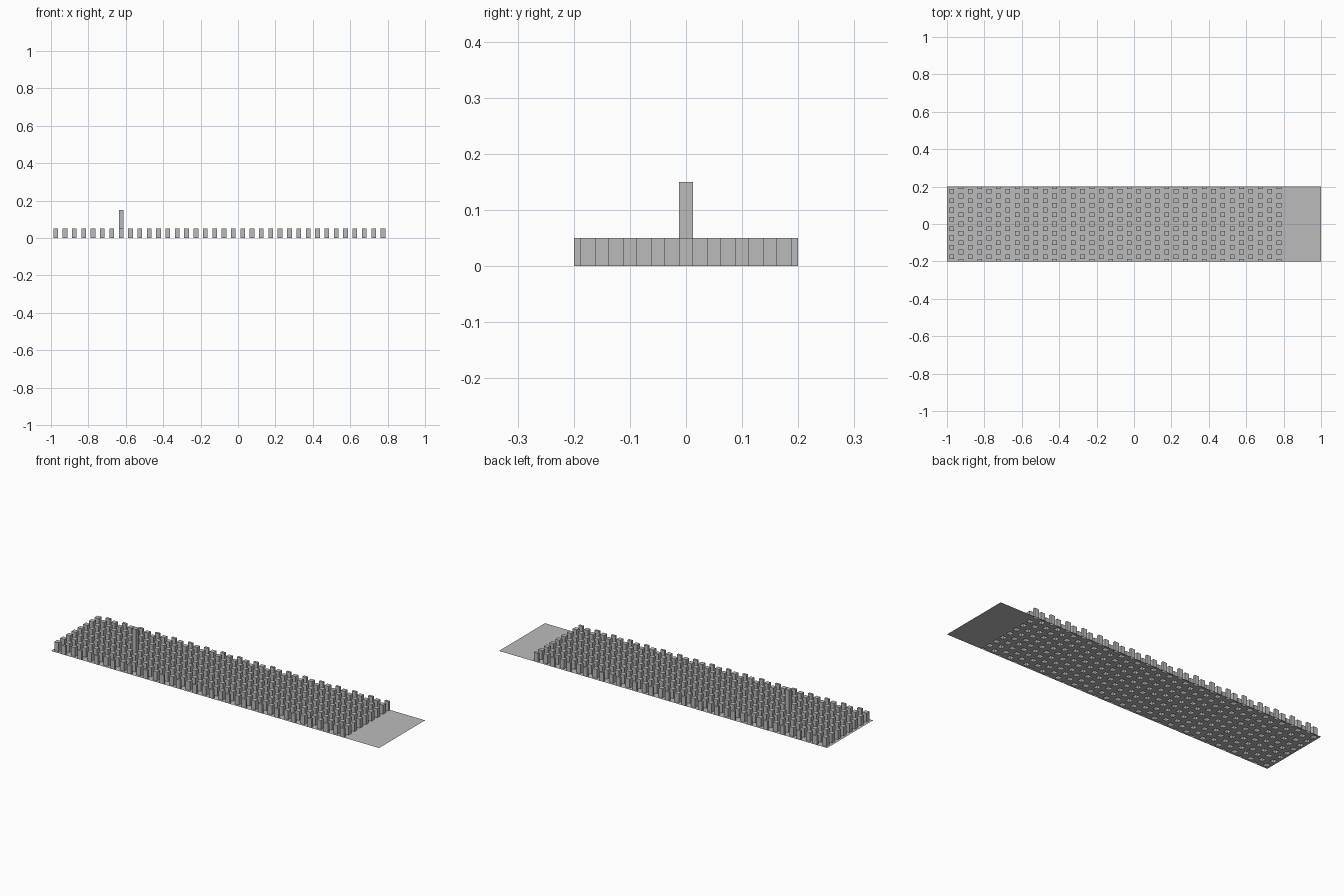
import bpy
import bmesh

PITCH = 0.025           # width of one stud and of one gap
HALF_X, HALF_Y = 1.0, 0.2
COLUMNS = 36
STUD_HEIGHT, POST_HEIGHT = 0.05, 0.15
POST_COLUMN, POST_ROW = 7, 8

cube = bpy.data.objects.get("Cube")
if cube:
    bpy.data.objects.remove(cube, do_unlink=True)

# Plain grey for everything
grey = bpy.data.materials.new("plain grey")
grey.use_nodes = True
colour = (0.5, 0.5, 0.5, 1)
grey.diffuse_color = colour
grey.node_tree.nodes["Principled BSDF"].inputs["Base Color"].default_value = colour


def clamp(value, limit):
    return max(-limit, min(limit, value))


def stud_height(face):
    """Height of the stud on a cell, or 0 for bare floor."""
    centre = face.calc_center_median()
    i = round((centre.x + HALF_X) / PITCH)
    row = round((centre.y + HALF_Y) / PITCH)
    column = (i - 1) // 2
    if i % 2 == 0 or column >= COLUMNS or (column + row) % 2 == 0:
        return 0
    if (column, row) == (POST_COLUMN, POST_ROW):
        return POST_HEIGHT
    return STUD_HEIGHT


# Thin floor sheet, one cell per stud or gap
cells_x = round(2 * HALF_X / PITCH) + 1
cells_y = round(2 * HALF_Y / PITCH) + 1
bm = bmesh.new()
bmesh.ops.create_grid(bm, x_segments=cells_x, y_segments=cells_y, size=0.5)
for v in bm.verts:
    v.co.x *= cells_x * PITCH
    v.co.y *= cells_y * PITCH
bm.faces.ensure_lookup_table()

# Staggered hollow studs and the single tall post, raised from the floor
heights = {}
for face in bm.faces:
    height = stud_height(face)
    if height:
        heights.setdefault(height, []).append(face)
for height, faces in heights.items():
    raised = bmesh.ops.extrude_discrete_faces(bm, faces=faces)["faces"]
    for face in raised:
        for v in face.verts:
            v.co.z = height

# Trim the border cells to the sheet outline
for v in bm.verts:
    v.co.x = clamp(v.co.x, HALF_X)
    v.co.y = clamp(v.co.y, HALF_Y)

mesh = bpy.data.meshes.new("studded_sheet")
bm.to_mesh(mesh)
bm.free()
mesh.materials.append(grey)
sheet = bpy.data.objects.new("studded_sheet", mesh)
bpy.context.collection.objects.link(sheet)
